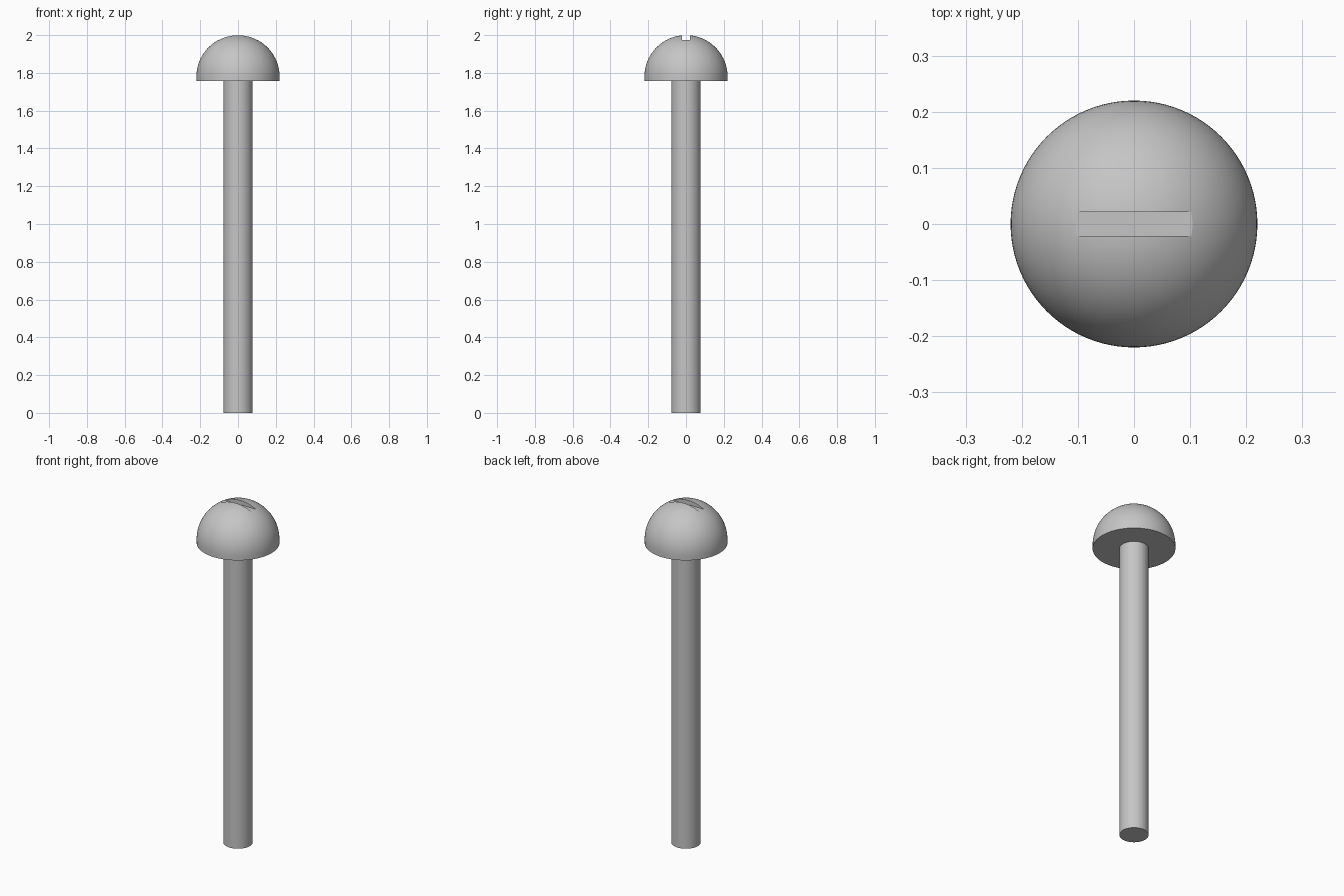
import bpy
import bmesh
from math import sin, cos, pi, radians

cube = bpy.data.objects.get("Cube")
if cube:
    bpy.data.objects.remove(cube, do_unlink=True)

HEAD_R, DOME_Z, HEAD_BASE = 0.22, 1.78, 1.757
SHAFT_R = 0.078
SLOT_W, SLOT_FLOOR = 0.042, 1.9736
SEGMENTS, DOME_STEPS = 96, 24

# Single steel grey
grey = (0.56, 0.56, 0.56, 1)
steel = bpy.data.materials.new("steel_grey")
steel.use_nodes = True
steel.diffuse_color = grey
steel.node_tree.nodes["Principled BSDF"].inputs["Base Color"].default_value = grey


def add_object(name, bm):
    bmesh.ops.recalc_face_normals(bm, faces=bm.faces)
    mesh = bpy.data.meshes.new(name)
    bm.to_mesh(mesh)
    bm.free()
    mesh.materials.append(steel)
    obj = bpy.data.objects.new(name, mesh)
    bpy.context.collection.objects.link(obj)
    return obj


def lathe(name, profile):
    """Revolve (radius, height) points around the z axis."""
    bm = bmesh.new()
    verts = [bm.verts.new((r, 0, z)) for r, z in profile]
    edges = [bm.edges.new(pair) for pair in zip(verts, verts[1:])]
    bmesh.ops.spin(bm, geom=verts + edges, cent=(0, 0, 0), axis=(0, 0, 1),
                   angle=2 * pi, steps=SEGMENTS)
    bmesh.ops.remove_doubles(bm, verts=bm.verts, dist=0.00001)
    return add_object(name, bm)


def select_only(obj):
    bpy.ops.object.select_all(action='DESELECT')
    obj.select_set(True)
    bpy.context.view_layer.objects.active = obj


# Domed head with a short straight rim and a flat underside
angles = [pi / 2 * i / DOME_STEPS for i in range(DOME_STEPS)]
dome = [(HEAD_R * cos(a), DOME_Z + HEAD_R * sin(a)) for a in angles]
head = lathe("screw_head", [(0, HEAD_BASE), (HEAD_R, HEAD_BASE)]
             + dome + [(0, DOME_Z + HEAD_R)])

# Plain round shaft
shaft = lathe("shaft", [(0, 0), (SHAFT_R, 0), (SHAFT_R, HEAD_BASE), (0, HEAD_BASE)])

# Driver slot, flat-floored, cut across the crown along x
bm = bmesh.new()
bmesh.ops.create_cube(bm, size=1)
bmesh.ops.scale(bm, verts=bm.verts, vec=(1, SLOT_W, 0.2))
bmesh.ops.translate(bm, verts=bm.verts, vec=(0, 0, SLOT_FLOOR + 0.1))
cutter = add_object("slot_cutter", bm)
cutter.hide_render = True

cut = head.modifiers.new("slot", 'BOOLEAN')
cut.operation = 'DIFFERENCE'
cut.solver = 'EXACT'
cut.object = cutter
select_only(head)
bpy.ops.object.modifier_apply(modifier=cut.name)
bpy.data.objects.remove(cutter, do_unlink=True)

# Smooth curved surfaces, keep rims and slot edges crisp
for part in (head, shaft):
    select_only(part)
    bpy.ops.object.shade_smooth_by_angle(angle=radians(20))
